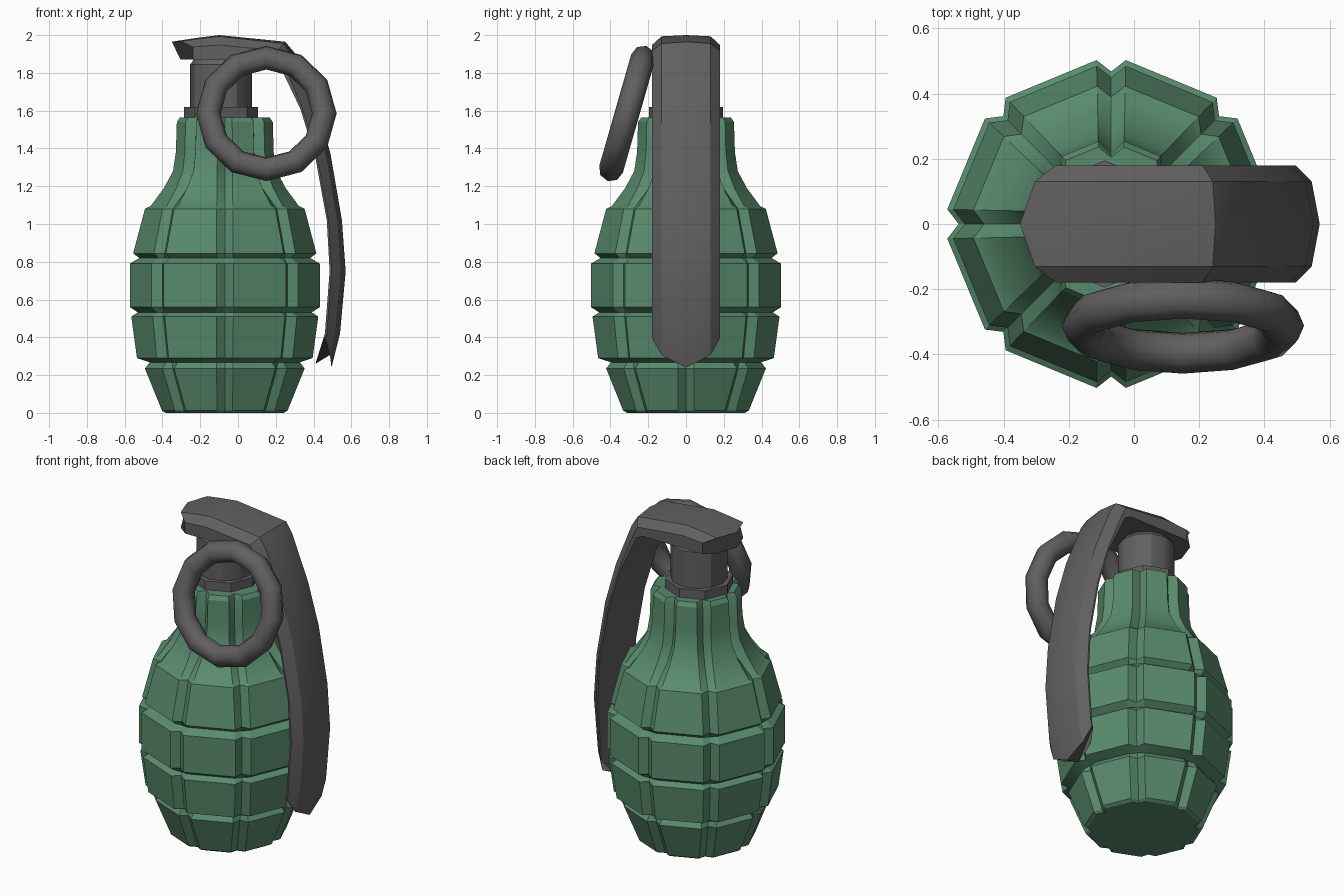
import bpy, bmesh, math
from mathutils import Vector

if "Cube" in bpy.data.objects:
    bpy.data.objects.remove(bpy.data.objects["Cube"])


def material(name, rgb):
    m = bpy.data.materials.new(name)
    m.diffuse_color = (*rgb, 1)
    m.use_nodes = True
    m.node_tree.nodes["Principled BSDF"].inputs["Base Color"].default_value = m.diffuse_color
    return m


GREEN = material("green", (0.10, 0.26, 0.155))
GREY = material("dark_grey", (0.122, 0.114, 0.119))


def finish(ob, name, mat, angle=30):
    ob.name = name
    ob.data.materials.clear()
    ob.data.materials.append(mat)
    bpy.ops.object.select_all(action='DESELECT')
    ob.select_set(True)
    bpy.context.view_layer.objects.active = ob
    bpy.ops.object.shade_smooth_by_angle(angle=math.radians(angle))


def loft(name, rings, mat, angle=30):
    """Skin closed rings of equal length and cap both ends."""
    bm = bmesh.new()
    vs = [[bm.verts.new(p) for p in r] for r in rings]
    n = len(vs[0])
    for a, b in zip(vs, vs[1:]):
        for i in range(n):
            j = (i + 1) % n
            bm.faces.new((a[i], a[j], b[j], b[i]))
    bm.faces.new(vs[0][::-1])
    bm.faces.new(vs[-1])
    bmesh.ops.recalc_face_normals(bm, faces=bm.faces)
    me = bpy.data.meshes.new(name)
    bm.to_mesh(me)
    bm.free()
    ob = bpy.data.objects.new(name, me)
    bpy.context.collection.objects.link(ob)
    finish(ob, name, mat, angle)
    return ob


# Body: octagonal rings with a V notch at each corner; (z, corner radius, notch radius)
CX = -0.07


def body_ring(z, r, notch):
    pts = []
    half = 0.045 * min(1, 0.75 + r / 2)
    da = math.asin(half / r)
    for k in range(8):
        a = k * math.pi / 4
        for off, rad in ((-da, r), (0, notch), (da, r)):
            pts.append((CX + rad * math.cos(a + off), rad * math.sin(a + off), z))
    return pts


D = 0.035
PROFILE = [(0, .315, .29), (.012, .335, .305), (.235, .425, .39), (.268, .40, .395),
           (.29, .467, .43), (.51, .497, .46), (.532, .462, .457), (.56, .505, .468),
           (.79, .505, .468), (.82, .455, .45), (.845, .487, .45), (1.08, .425, .39),
           (1.095, .395, .375), (1.19, .325, .28), (1.28, .277, .235), (1.38, .262, .22),
           (1.54, .257, .215), (1.565, .24, .205)]
loft("body", [body_ring(*p) for p in PROFILE], GREEN, 28)


# Collar and fuse housing on top of the neck
def disc(z, r, n, x=-0.09):
    return [(x + r * math.cos(2 * math.pi * i / n), r * math.sin(2 * math.pi * i / n), z)
            for i in range(n)]


loft("collar", [disc(1.55, .195, 8), disc(1.62, .195, 8)], GREY)
loft("fuse_housing", [disc(1.6, .163, 12), disc(1.845, .163, 12), disc(1.87, .145, 12)], GREY)

# Lever: (outer x, z, inner x, z, side height fraction) along its length
STATIONS = [(-.35, 1.965, -.35, 1.87, .6), (-.22, 1.985, -.22, 1.87, .6),
            (-.10, 2.0, -.10, 1.87, .6), (.25, 1.965, .17, 1.87, .5),
            (.305, 1.90, .215, 1.85, .25), (.42, 1.62, .33, 1.61, .12),
            (.49, 1.37, .41, 1.35, .12), (.55, 1.02, .47, 1.02, .12),
            (.57, .75, .485, .75, .12), (.54, .42, .46, .42, .12),
            (.495, .24, .41, .26, .12)]
COLUMNS = [(-.18, 2), (-.13, 1), (0, 0), (.13, 1), (.18, 2)]
PULL = (0, .35, .85)      # ends taper to a blunt point


def lever_ring(i):
    def line(s):
        return Vector((s[0], 0, s[1])), Vector((s[2], 0, s[3]))
    s = STATIONS[i]
    out, inn = line(s)
    nb = {0: 1, len(STATIONS) - 1: len(STATIONS) - 2}.get(i)
    top, low = [], []
    for y, c in COLUMNS:
        o, n = out.copy(), inn.copy()
        if nb is not None:
            o2, n2 = line(STATIONS[nb])
            o, n = o.lerp(o2, PULL[c]), n.lerp(n2, PULL[c])
        height = (1, (1 + s[4]) / 2 + .15, s[4])[c]
        p = n.lerp(o, height)
        top.append((p.x, y, p.z))
        low.append((n.x, y, n.z))
    return top + low[::-1]


loft("lever", [lever_ring(i) for i in range(len(STATIONS))], GREY, 32)

# Pull ring, tilted away from the body at the bottom
bpy.ops.mesh.primitive_torus_add(major_segments=12, minor_segments=8, major_radius=.307,
                                 minor_radius=.065, location=(.15, -.312, 1.585),
                                 rotation=(math.radians(74), 0, 0))
finish(bpy.context.object, "pull_ring", GREY, 50)
